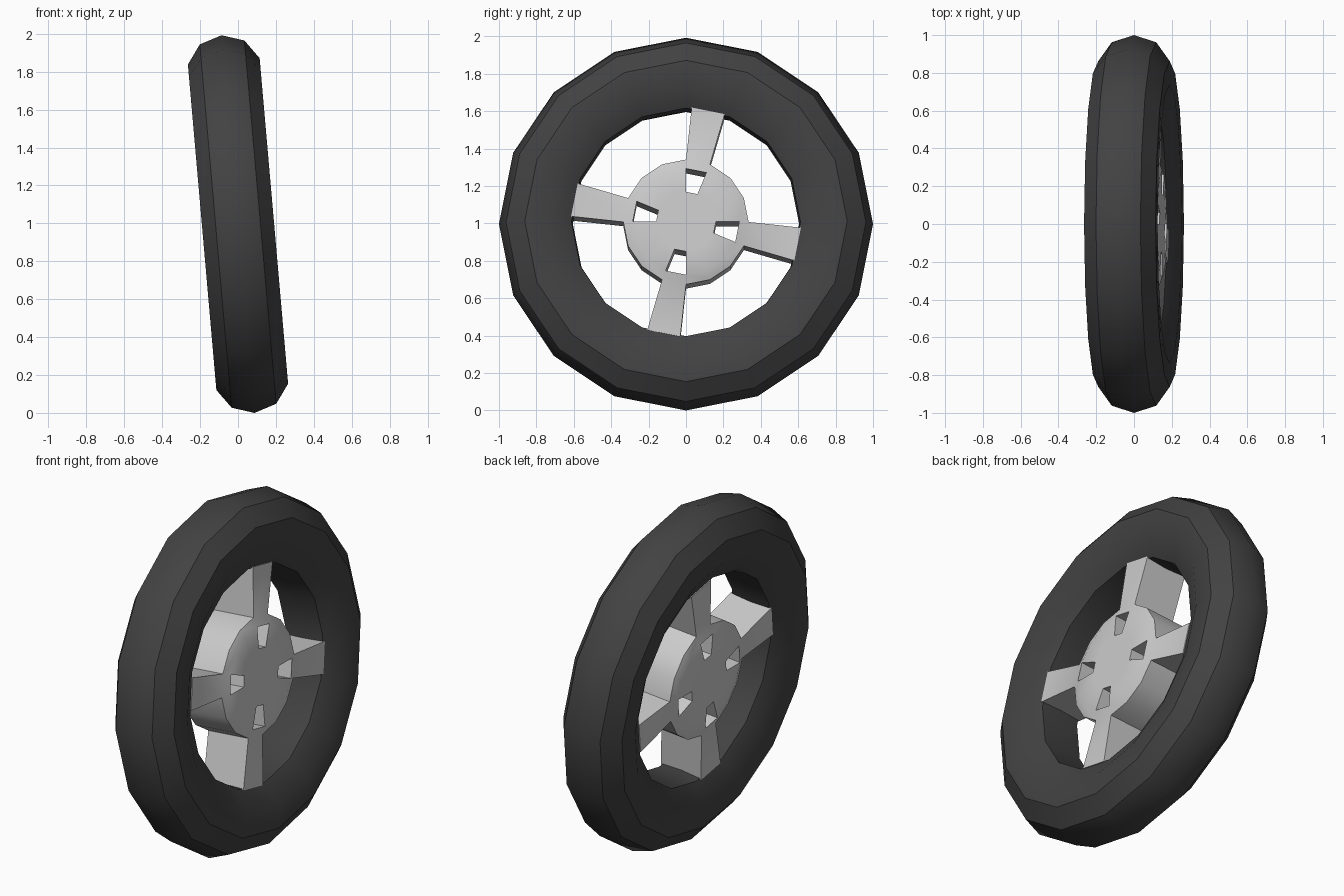
import bpy, bmesh, math
from mathutils import Matrix

if "Cube" in bpy.data.objects:
    bpy.data.objects.remove(bpy.data.objects["Cube"])

N = 16
STEP = 2 * math.pi / N
TILT = Matrix.Translation((0, 0, 0.996)) @ Matrix.Rotation(math.radians(-5), 4, 'Y')


def ring(bm, u, r):
    """Ring of N vertices around the local x axle, at offset u."""
    return [bm.verts.new((u, r * math.sin(k * STEP), r * math.cos(k * STEP)))
            for k in range(N)]


def finish(bm, name, angle, material=None):
    bmesh.ops.recalc_face_normals(bm, faces=bm.faces)
    mesh = bpy.data.meshes.new(name)
    bm.to_mesh(mesh)
    bm.free()
    ob = bpy.data.objects.new(name, mesh)
    bpy.context.collection.objects.link(ob)
    ob.matrix_world = TILT
    if material:
        mesh.materials.append(material)
    bpy.ops.object.select_all(action='DESELECT')
    ob.select_set(True)
    bpy.context.view_layer.objects.active = ob
    bpy.ops.object.shade_smooth_by_angle(angle=math.radians(angle))


rubber = bpy.data.materials.new("rubber")
rubber.diffuse_color = (0.055, 0.055, 0.055, 1)
rubber.use_nodes = True
rubber.node_tree.nodes["Principled BSDF"].inputs["Base Color"].default_value = rubber.diffuse_color

# Tyre: half profile mirrored across the centre plane, then swept round
half = [(0, 1.0), (0.118, 0.962), (0.19, 0.862), (0.19, 0.738), (0.12, 0.612), (0, 0.605)]
profile = half + [(-u, r) for u, r in half[-2:0:-1]]
bm = bmesh.new()
rings = [ring(bm, u, r) for u, r in profile]
for a, b in zip(rings, rings[1:] + rings[:1]):
    for k in range(N):
        j = (k + 1) % N
        bm.faces.new((a[k], a[j], b[j], b[k]))
finish(bm, "tyre", 35.7, rubber)

# Hub with four spokes and four through slots in the same sectors
bm = bmesh.new()
sides = []
for s in (1, -1):
    rim, face, core = [ring(bm, s * u, r) for u, r in ((0.13, 0.335), (0.15, 0.285), (0.15, 0.16))]
    bm.faces.new(core)
    for k in range(N):
        j = (k + 1) % N
        bm.faces.new((rim[k], rim[j], face[j], face[k]))
        if k % 4:
            bm.faces.new((face[k], face[j], core[j], core[k]))
    sides.append((rim, face, core))
(rim, face, core), (rim2, face2, core2) = sides


def bridge(a, b, a2, b2):
    bm.faces.new((a, b, b2, a2))


for k in range(N):
    j = (k + 1) % N
    if k % 4:
        bridge(rim[k], rim[j], rim2[k], rim2[j])
        continue
    # Slot walls
    bridge(face[k], face[j], face2[k], face2[j])
    bridge(core[k], core[j], core2[k], core2[j])
    bridge(face[k], core[k], face2[k], core2[k])
    bridge(face[j], core[j], face2[j], core2[j])
    # Spoke widening towards the tyre
    mid, spread = (k + 0.5) * STEP, math.atan(0.09 / 0.608)
    tip = [[bm.verts.new((u, 0.615 * math.sin(t), 0.615 * math.cos(t)))
            for t in (mid - spread, mid + spread)] for u in (0.13, -0.13)]
    bm.faces.new((rim[k], rim[j], tip[0][1], tip[0][0]))
    bm.faces.new((rim2[k], rim2[j], tip[1][1], tip[1][0]))
    bridge(rim[k], tip[0][0], rim2[k], tip[1][0])
    bridge(rim[j], tip[0][1], rim2[j], tip[1][1])
    bridge(tip[0][0], tip[0][1], tip[1][0], tip[1][1])
finish(bm, "hub_and_spokes", 25)
